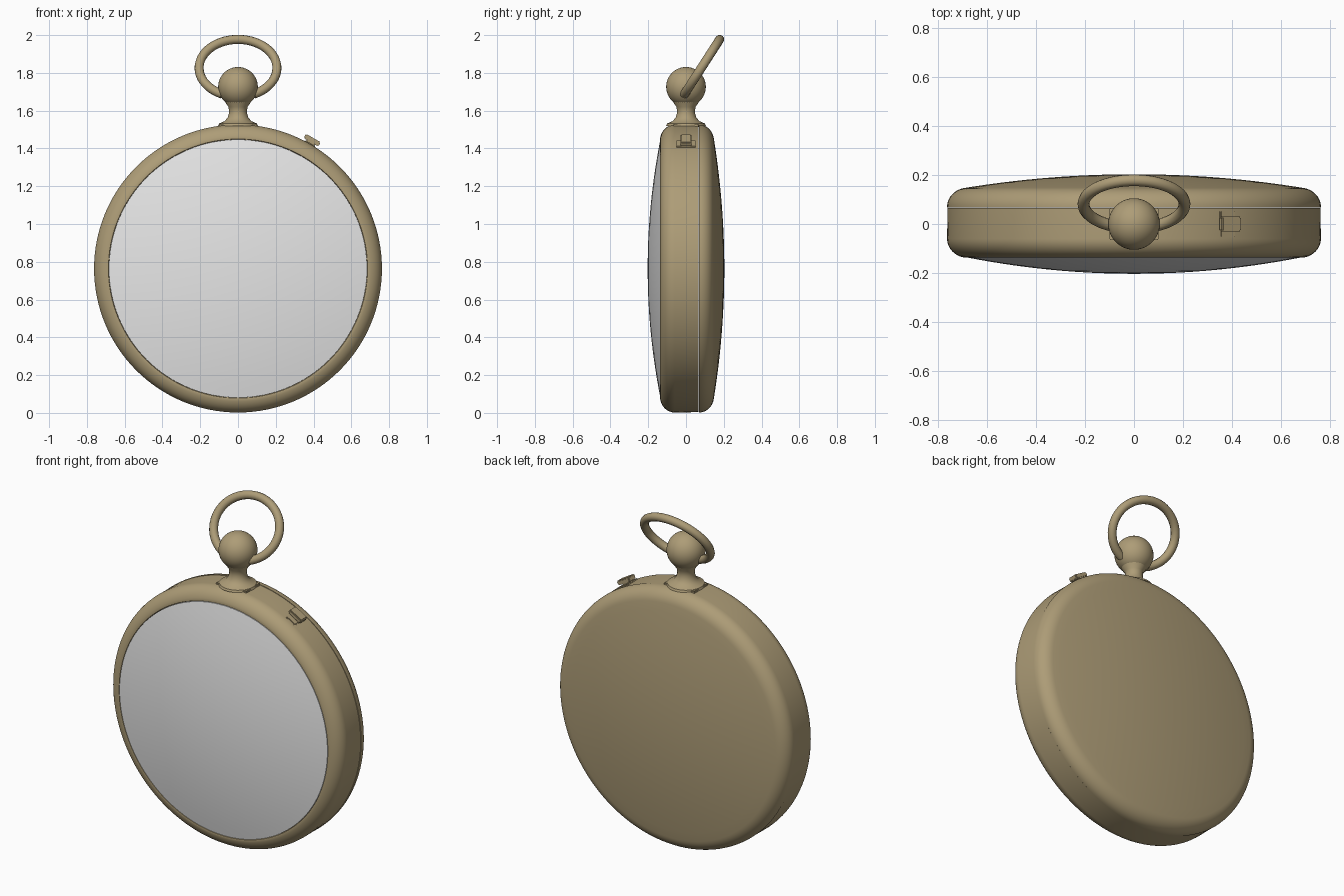
import bpy
import bmesh
from math import sin, cos, pi, radians
from mathutils import Matrix, Vector

if "Cube" in bpy.data.objects:
    bpy.data.objects.remove(bpy.data.objects["Cube"])


def material(name, rgb):
    m = bpy.data.materials.new(name)
    m.use_nodes = True
    m.diffuse_color = (*rgb, 1)
    m.node_tree.nodes["Principled BSDF"].inputs["Base Color"].default_value = (*rgb, 1)
    return m


brass = material("aged brass", (0.42, 0.335, 0.185))
glass = material("pale glass", (0.8, 0.8, 0.8))

CENTRE = Vector((0, 0, 0.764))
R = 0.762


def finish(bm, name, mat, angle=35):
    bmesh.ops.recalc_face_normals(bm, faces=bm.faces)
    mesh = bpy.data.meshes.new(name)
    bm.to_mesh(mesh)
    bm.free()
    ob = bpy.data.objects.new(name, mesh)
    bpy.context.collection.objects.link(ob)
    mesh.materials.append(mat)
    bpy.ops.object.select_all(action="DESELECT")
    bpy.context.view_layer.objects.active = ob
    ob.select_set(True)
    bpy.ops.object.shade_smooth_by_angle(angle=radians(angle))
    return ob


def lathe(name, profile, mat, axis, origin, steps=128):
    """Spin (radius, height) points around the y or z axis."""
    bm = bmesh.new()
    pts = [Vector((r, h, 0)) if axis == "Y" else Vector((r, 0, h)) for r, h in profile]
    verts = [bm.verts.new(p) for p in pts]
    edges = [bm.edges.new(pair) for pair in zip(verts, verts[1:])]
    spin_axis = (0, 1, 0) if axis == "Y" else (0, 0, 1)
    bmesh.ops.spin(bm, geom=verts + edges, cent=(0, 0, 0), axis=spin_axis,
                   angle=2 * pi, steps=steps)
    bmesh.ops.remove_doubles(bm, verts=bm.verts, dist=0.0001)
    bmesh.ops.translate(bm, verts=bm.verts, vec=origin)
    return finish(bm, name, mat)


def shoulder(y, side):
    """Rounded edge of the case, from the rim inward."""
    arc = [radians(80) * i / 10 for i in range(11)]
    return [(R - 0.085 + 0.085 * cos(a), y + side * 0.078 * sin(a)) for a in arc]


def dome(radius, y, rise):
    """Shallow dome from its edge to its centre."""
    return [(radius * (1 - i / 14), y + rise * (1 - (1 - i / 14) ** 2)) for i in range(15)]


def block(name, size, place, bevel):
    bm = bmesh.new()
    bmesh.ops.create_cube(bm, size=1)
    bmesh.ops.scale(bm, verts=bm.verts, vec=size)
    bmesh.ops.bevel(bm, geom=bm.edges[:], offset=bevel, segments=2, affect="EDGES")
    bmesh.ops.transform(bm, matrix=place, verts=bm.verts)
    return finish(bm, name, brass)


# Case: front bezel with side wall, then the back cover behind a fine seam
front = shoulder(-0.06, -1)
lip = [(0.686, -0.136), (0.684, -0.128), (0.66, -0.12)]
lathe("case_band", [(0.7, 0.066), (R - 0.002, 0.066)] + front + lip, brass, "Y", CENTRE)

back = shoulder(0.07, 1)
lathe("back_cover", [(0.7, 0.068), (R, 0.068)] + back
      + dome(back[-1][0], back[-1][1], 0.056)[1:], brass, "Y", CENTRE)

# Domed crystal
lathe("crystal", [(0.683, -0.12)] + dome(0.683, -0.136, -0.067), glass, "Y", CENTRE)

# Neck and its saddle
lathe("neck", [(0, 1.5), (0.105, 1.52), (0.1, 1.532), (0.07, 1.545), (0.054, 1.565),
               (0.047, 1.59), (0.05, 1.62), (0.065, 1.64), (0.07, 1.66), (0, 1.67)],
      brass, "Z", (0, 0, 0), 32)
block("neck_saddle", (0.2, 0.13, 0.02), Matrix.Translation((0, 0, 1.52)), 0.003)

# Crown ball
bm = bmesh.new()
bmesh.ops.create_uvsphere(bm, u_segments=40, v_segments=24, radius=0.105)
bmesh.ops.translate(bm, verts=bm.verts, vec=(0, 0, 1.726))
finish(bm, "crown_ball", brass)

# Bow: open oval tube leaning backward
curve = bpy.data.curves.new("bow", "CURVE")
curve.dimensions = "3D"
curve.bevel_depth = 0.024
curve.bevel_resolution = 4
curve.use_fill_caps = True
spline = curve.splines.new("POLY")
spline.points.add(48)
for i, p in enumerate(spline.points):
    t = radians(-156 + 312 * i / 48)
    v = 0.15 + 0.18 * cos(t)
    p.co = (0.206 * sin(t), 0.54 * v, 1.70 + 0.84 * v, 1)
bow = bpy.data.objects.new("bow", curve)
bpy.context.collection.objects.link(bow)
curve.materials.append(brass)
bpy.ops.object.select_all(action="DESELECT")
bpy.context.view_layer.objects.active = bow
bow.select_set(True)
bpy.ops.object.convert(target="MESH")
bpy.ops.object.shade_smooth_by_angle(angle=radians(40))

# Release button on the left shoulder
tilt = Matrix.Translation(CENTRE) @ Matrix.Rotation(radians(30), 4, "Y")
for name, size, height in [("button_base", (0.07, 0.11, 0.03), 0.752),
                           ("button_stem", (0.05, 0.04, 0.05), 0.77),
                           ("button_cap", (0.09, 0.06, 0.026), 0.785)]:
    block(name, size, tilt @ Matrix.Translation((0, 0, height)), 0.005)
